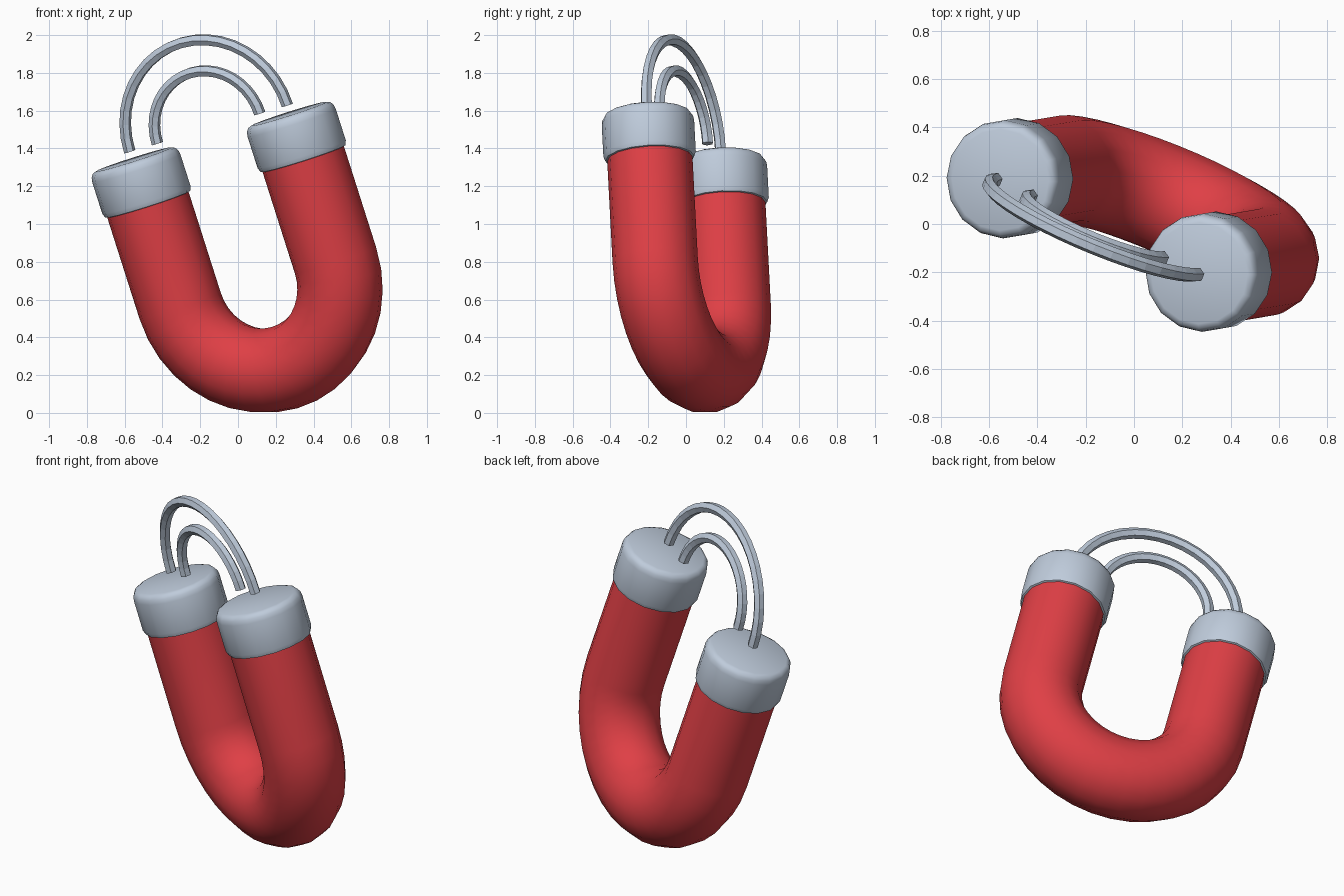
import bpy, bmesh
from math import pi, sin, cos, radians
from mathutils import Vector, Matrix

cube = bpy.data.objects.get("Cube")
if cube:
    bpy.data.objects.remove(cube, do_unlink=True)

# Tilted frame of the magnet: origin at the bend centre, Z along the legs
up = Vector((-0.303, -0.05, 0.951)).normalized()
side = Vector((0.875, -0.411, 0.256))
side = (side - up * side.dot(up)).normalized()
frame = Matrix((side, up.cross(side), up)).transposed().to_4x4()
frame.translation = (0.105, 0.03, 0.687)

BEND = 0.47        # bend radius
TUBE = 0.226       # leg thickness radius
LEG = 0.56         # straight leg length
CAP = 0.255        # cap height


def material(name, colour):
    mat = bpy.data.materials.new(name)
    mat.use_nodes = True
    mat.diffuse_color = (*colour, 1)
    bsdf = next(n for n in mat.node_tree.nodes if n.type == 'BSDF_PRINCIPLED')
    bsdf.inputs["Base Color"].default_value = (*colour, 1)
    bsdf.inputs["Roughness"].default_value = 0.6
    return mat


red = material("magnet red", (0.74, 0.05, 0.06))
steel = material("pale steel", (0.52, 0.60, 0.71))


def skin(name, rings, mat, smooth_angle=None):
    """Joins rings of points into a closed tube."""
    bm = bmesh.new()
    loops = [[bm.verts.new(p) for p in ring] for ring in rings]
    n = len(loops[0])
    for low, high in zip(loops, loops[1:]):
        for i in range(n):
            j = (i + 1) % n
            bm.faces.new((low[i], low[j], high[j], high[i]))
    bm.faces.new(loops[0][::-1])
    bm.faces.new(loops[-1])
    bmesh.ops.recalc_face_normals(bm, faces=bm.faces)
    mesh = bpy.data.meshes.new(name)
    bm.to_mesh(mesh)
    bm.free()
    mesh.materials.append(mat)
    obj = bpy.data.objects.new(name, mesh)
    bpy.context.collection.objects.link(obj)
    obj.matrix_world = frame
    if smooth_angle:
        bpy.ops.object.select_all(action='DESELECT')
        obj.select_set(True)
        bpy.context.view_layer.objects.active = obj
        bpy.ops.object.shade_smooth_by_angle(angle=radians(smooth_angle))
    return obj


def arc_rings(radius, thick, sides, steps, base, start, end):
    """Cross-sections swept around an arc in the local XZ plane."""
    rings = []
    for s in range(steps + 1):
        a = start + (end - start) * s / steps
        out = Vector((cos(a), 0, sin(a)))
        centre = Vector((0, 0, base)) + out * radius
        rings.append([centre + thick * (cos(t) * out + sin(t) * Vector((0, 1, 0)))
                      for t in (2 * pi * k / sides + pi / 2 for k in range(sides))])
    return rings


# Red horseshoe: half-ring bend with a straight leg at each end
bend = arc_rings(BEND, TUBE, 16, 18, 0, pi, 2 * pi)
lift = Vector((0, 0, LEG + 0.02))
skin("horseshoe_body",
     [[p + lift for p in bend[0]]] + bend + [[p + lift for p in bend[-1]]], red, 40)

# Steel pole caps with rounded rims
profile = [(0.215, 0), (0.236, 0.006), (0.245, 0.03), (0.245, CAP - 0.05),
           (0.241, CAP - 0.026), (0.229, CAP - 0.008), (0.21, CAP)]
for name, x in (("right_pole_cap", -BEND), ("left_pole_cap", BEND)):
    rings = [[Vector((x + r * cos(2 * pi * k / 16), r * sin(2 * pi * k / 16), LEG + z))
              for k in range(16)] for r, z in profile]
    skin(name, rings, steel, 50)

# Two faceted force-line arcs hovering just above the caps
for name, radius in (("outer_field_arc", 0.477), ("inner_field_arc", 0.31)):
    skin(name, arc_rings(radius, 0.031, 6, 20, 0.86, 0, pi), steel)
